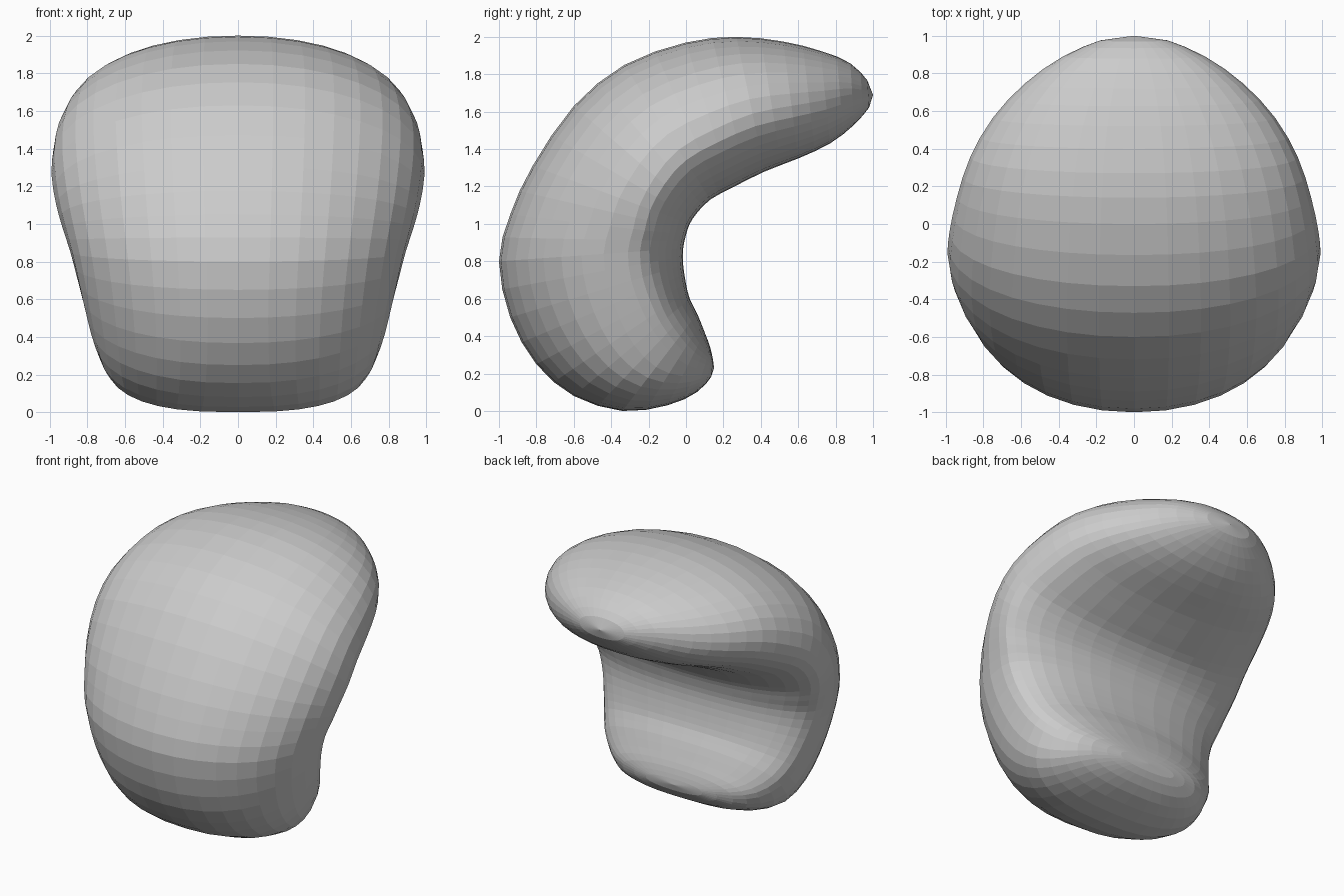
import bpy, bmesh
from math import sin, cos, pi
from mathutils import Vector

if "Cube" in bpy.data.objects:
    bpy.data.objects.remove(bpy.data.objects["Cube"])

# Stations along the bend: outer (y, z), inner (y, z), half width, widest fraction from inner, roundness
STATIONS = [
    (0.135, 0.18, 0.145, 0.27, 0.24, 0.5, 2.3),
    (0.06, 0.10, 0.13, 0.34, 0.45, 0.48, 2.5),
    (-0.10, 0.03, 0.10, 0.42, 0.60, 0.45, 2.7),
    (-0.34, 0.00, 0.06, 0.52, 0.71, 0.38, 2.7),
    (-0.60, 0.08, 0.02, 0.60, 0.77, 0.32, 2.4),
    (-0.80, 0.25, 0.00, 0.68, 0.81, 0.3, 2.2),
    (-0.94, 0.50, -0.015, 0.78, 0.85, 0.3, 2.1),
    (-1.00, 0.80, -0.015, 0.87, 0.89, 0.3, 2.1),
    (-0.94, 1.05, 0.00, 0.94, 0.93, 0.3, 2.1),
    (-0.82, 1.31, 0.02, 1.00, 0.965, 0.32, 2.1),
    (-0.60, 1.63, 0.06, 1.06, 0.99, 0.34, 2.1),
    (-0.33, 1.85, 0.13, 1.13, 0.98, 0.37, 2.1),
    (0.00, 1.97, 0.24, 1.19, 0.94, 0.4, 2.1),
    (0.27, 2.00, 0.42, 1.28, 0.87, 0.43, 2.1),
    (0.52, 1.975, 0.60, 1.35, 0.75, 0.45, 2.1),
    (0.72, 1.925, 0.77, 1.43, 0.58, 0.47, 2.1),
    (0.88, 1.86, 0.90, 1.53, 0.38, 0.5, 2.1),
    (0.97, 1.77, 0.98, 1.62, 0.19, 0.5, 2.1),
]
SIDES = 36


def refine(rows):
    """Insert a smooth in-between station after each one."""
    out = []
    for i in range(len(rows) - 1):
        a, b = rows[i], rows[i + 1]
        p, q = rows[max(i - 1, 0)], rows[min(i + 2, len(rows) - 1)]
        out += [a, [(9 * (v + w) - u - x) / 16 for u, v, w, x in zip(p, a, b, q)]]
    return out + [rows[-1]]


def section(oy, oz, iy, iz, w, f, power):
    """Egg-shaped ring: round towards the outside, flatter towards the inside."""
    outer, inner = Vector((0, oy, oz)), Vector((0, iy, iz))
    centre = inner.lerp(outer, f)
    ring = []
    for k in range(SIDES):
        a = 2 * pi * k / SIDES
        c, s = cos(a), sin(a)
        e = 2 / (2.3 if s < 0 else power)
        x = w * abs(c) ** e * (1 if c > 0 else -1)
        arm = (outer - centre) if s > 0 else (inner - centre)
        ring.append(centre + arm * abs(s) ** e + Vector((x, 0, 0)))
    return ring


# Curved body lofted through the rings
bm = bmesh.new()
rings = [[bm.verts.new(p) for p in section(*s)] for s in refine(STATIONS)]
for a, b in zip(rings, rings[1:]):
    for k in range(SIDES):
        n = (k + 1) % SIDES
        bm.faces.new((a[k], a[n], b[n], b[k]))

# Slightly domed ends
for ring, tip in ((rings[0], (0, 0.15, 0.23)), (rings[-1], (0, 1.0, 1.69))):
    t = bm.verts.new(tip)
    for k in range(SIDES):
        bm.faces.new((ring[k], ring[(k + 1) % SIDES], t))

# Even out the ends a little
ends = [v for r in rings[:3] + rings[-3:] for v in r]
bmesh.ops.smooth_vert(bm, verts=ends, factor=0.3, use_axis_x=True, use_axis_y=True, use_axis_z=True)
bmesh.ops.recalc_face_normals(bm, faces=bm.faces)
mesh = bpy.data.meshes.new("curved_body")
bm.to_mesh(mesh)
bm.free()
body = bpy.data.objects.new("curved_body", mesh)
bpy.context.collection.objects.link(body)
